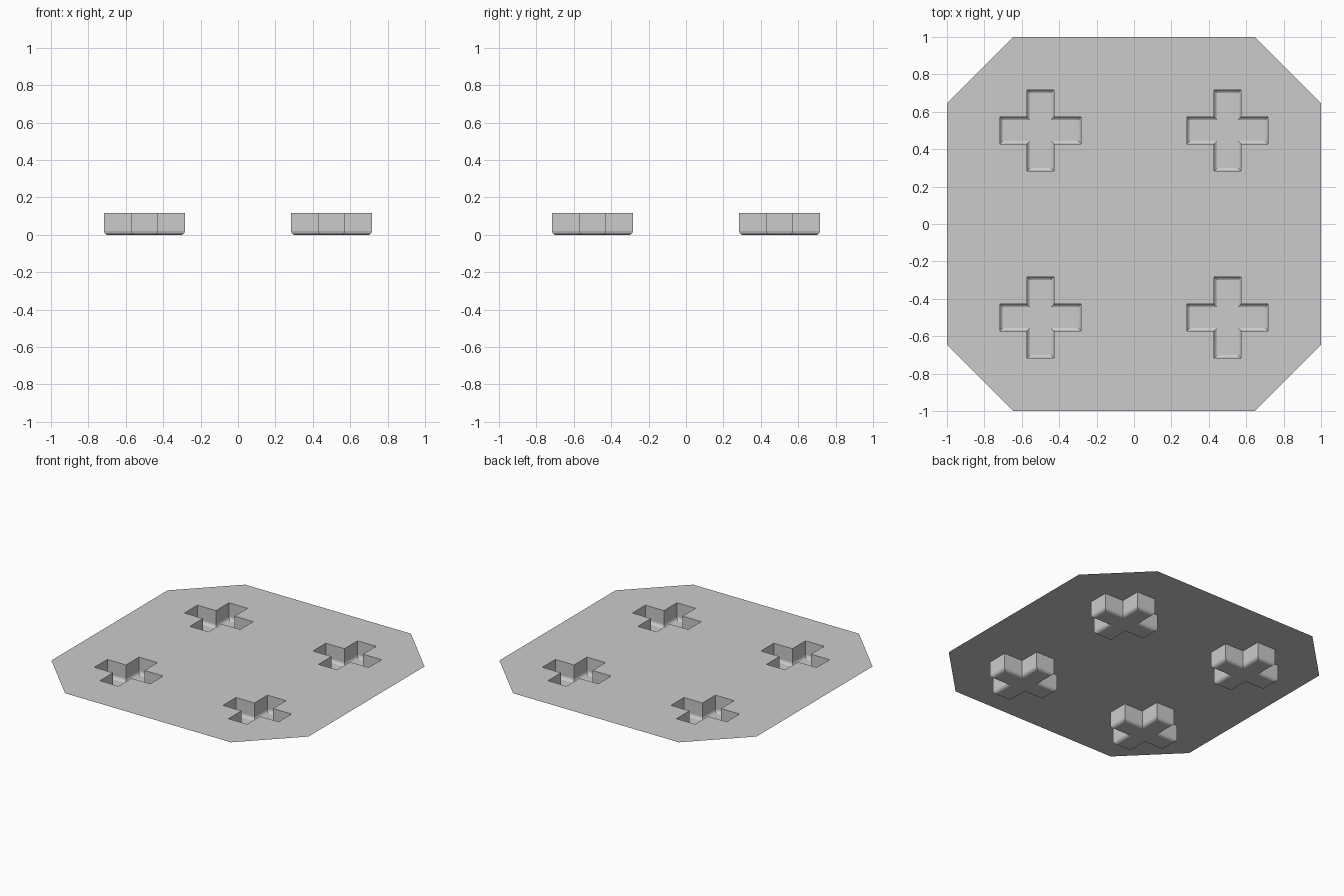
import bpy, bmesh

if "Cube" in bpy.data.objects:
    bpy.data.objects.remove(bpy.data.objects["Cube"])

TOP = 0.118          # height of the flat sheet
CUT = 0.645          # where the corner chamfers start
ARM, HALF = 0.217, 0.072   # cross arm length and half width
# wall profile: (inset, height) from rim to floor
PROFILE = [(0, TOP), (0, 0.02), (0.003, 0.011), (0.009, 0.004), (0.017, 0)]


def cross(a, w):
    """Counter-clockwise outline of a plus shape."""
    quarter = [(a, -w), (a, w), (w, w)]
    pts = []
    for _ in range(4):
        pts += quarter
        quarter = [(-y, x) for x, y in quarter]
    return pts


def loop_edges(bm, verts):
    return [bm.edges.new((v, verts[(i + 1) % len(verts)])) for i, v in enumerate(verts)]


bm = bmesh.new()

# Octagonal outline of the sheet
octagon = [(1, -CUT), (1, CUT), (CUT, 1), (-CUT, 1),
           (-1, CUT), (-1, -CUT), (-CUT, -1), (CUT, -1)]
edges = loop_edges(bm, [bm.verts.new((x, y, TOP)) for x, y in octagon])

# Cross-shaped pockets: stacked rings
pockets = []
for cx in (-0.5, 0.5):
    for cy in (-0.5, 0.5):
        rings = [[bm.verts.new((cx + x, cy + y, z)) for x, y in cross(ARM - d, HALF - d)]
                 for d, z in PROFILE]
        edges += loop_edges(bm, rings[0])
        pockets.append(rings)

# Sheet surface with cross openings
bmesh.ops.triangle_fill(bm, edges=edges, use_beauty=True, normal=(0, 0, 1))
for f in bm.faces:
    f.normal_update()
    if f.normal.z < 0:
        f.normal_flip()

# Pocket walls, rounded bottom edge and floor
for rings in pockets:
    for up, low in zip(rings, rings[1:]):
        for i in range(len(up)):
            j = (i + 1) % len(up)
            bm.faces.new((up[i], up[j], low[j], low[i]))
    bm.faces.new(rings[-1])

mesh = bpy.data.meshes.new("pocket_sheet")
bm.to_mesh(mesh)
bm.free()
sheet = bpy.data.objects.new("pocket_sheet", mesh)
bpy.context.collection.objects.link(sheet)
